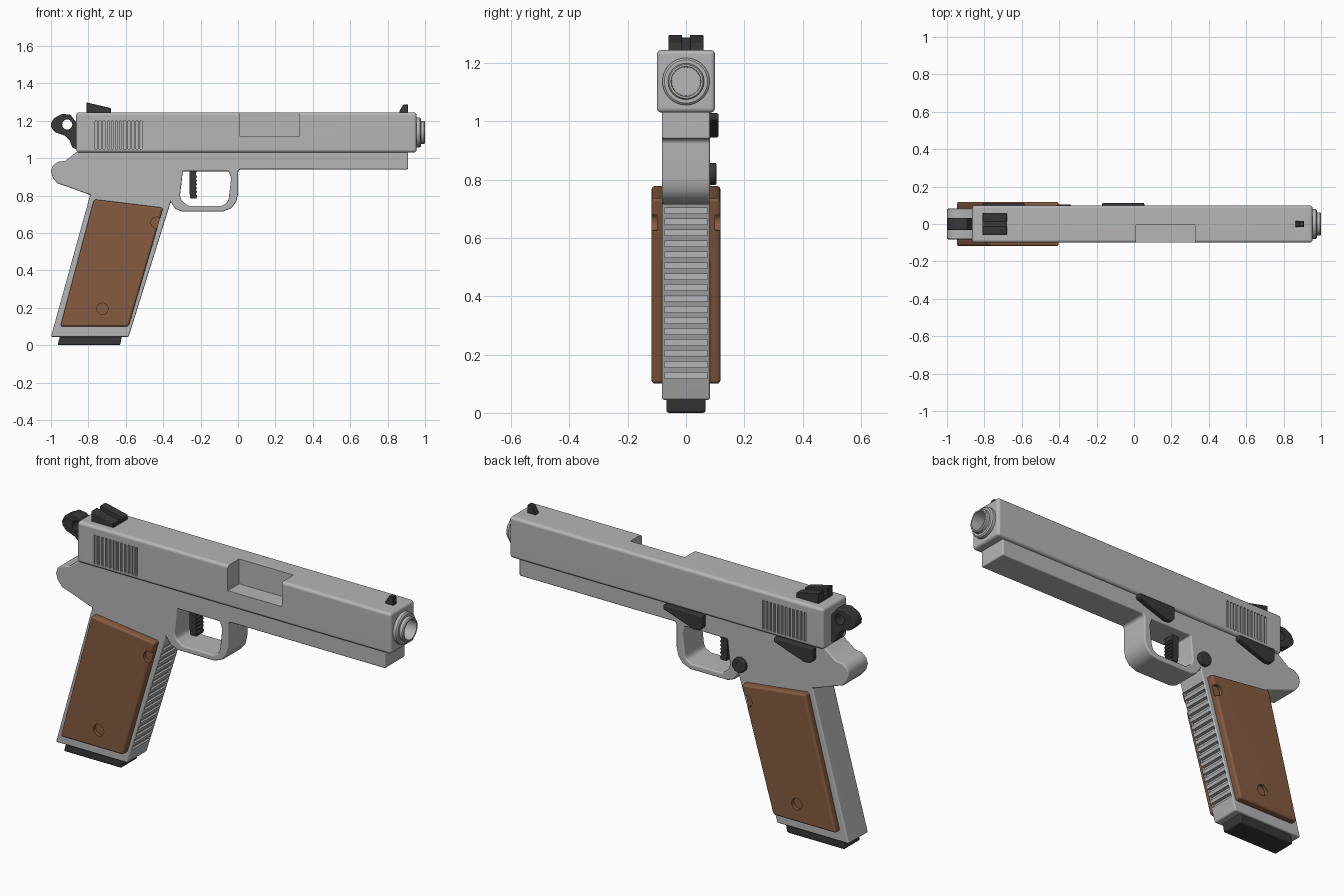
import bpy, bmesh, math
from mathutils import Matrix

if "Cube" in bpy.data.objects:
    bpy.data.objects.remove(bpy.data.objects["Cube"])


def material(name, rgb):
    m = bpy.data.materials.new(name)
    m.use_nodes = True
    m.diffuse_color = (*rgb, 1)
    m.node_tree.nodes["Principled BSDF"].inputs["Base Color"].default_value = (*rgb, 1)
    return m


STEEL = material("light grey steel", (0.46, 0.465, 0.475))
WOOD = material("brown wood", (0.235, 0.105, 0.05))
BLACK = material("dark metal", (0.04, 0.04, 0.045))


def add_object(name, bm, mat=None):
    bmesh.ops.recalc_face_normals(bm, faces=bm.faces)
    mesh = bpy.data.meshes.new(name)
    bm.to_mesh(mesh)
    bm.free()
    obj = bpy.data.objects.new(name, mesh)
    bpy.context.collection.objects.link(obj)
    if mat:
        mesh.materials.append(mat)
    return obj


def prisms(name, parts, mat=None):
    """One object made of side profiles (x, z), each extruded from y0 to y1."""
    bm = bmesh.new()
    for pts, y0, y1 in parts:
        face = bm.faces.new([bm.verts.new((x, y0, z)) for x, z in pts])
        out = bmesh.ops.extrude_face_region(bm, geom=[face])
        moved = [v for v in out["geom"] if isinstance(v, bmesh.types.BMVert)]
        bmesh.ops.translate(bm, verts=moved, vec=(0, y1 - y0, 0))
    return add_object(name, bm, mat)


def rect(x0, x1, z0, z1):
    return [(x0, z0), (x1, z0), (x1, z1), (x0, z1)]


def circle(x, z, r, n=24):
    return [(x + r * math.cos(math.tau * i / n), z + r * math.sin(math.tau * i / n))
            for i in range(n)]


def lathe(name, profile, z, mat=None, steps=40):
    """Profile of (x, radius) turned about a line along x at height z."""
    bm = bmesh.new()
    verts = [bm.verts.new((x, 0, z + r)) for x, r in profile]
    edges = [bm.edges.new(pair) for pair in zip(verts, verts[1:])]
    bmesh.ops.spin(bm, geom=verts + edges, cent=(0, 0, z), axis=(1, 0, 0),
                   angle=math.tau, steps=steps, use_merge=True)
    bmesh.ops.remove_doubles(bm, verts=bm.verts, dist=0.0001)
    return add_object(name, bm, mat)


def finish(obj, bevel=0.0, before=(), after=()):
    """Cut, round the edges, cut again, bake, and shade."""
    def cut(cutter):
        mod = obj.modifiers.new("cut", "BOOLEAN")
        mod.operation, mod.solver, mod.object = "DIFFERENCE", "EXACT", cutter

    for c in before:
        cut(c)
    if bevel:
        mod = obj.modifiers.new("round", "BEVEL")
        mod.width, mod.segments, mod.limit_method = bevel, 3, "ANGLE"
        mod.angle_limit = math.radians(35)
    for c in after:
        cut(c)
    graph = bpy.context.evaluated_depsgraph_get()
    baked = bpy.data.meshes.new_from_object(obj.evaluated_get(graph))
    obj.modifiers.clear()
    obj.data = baked
    for c in (*before, *after):
        bpy.data.objects.remove(c)
    bpy.ops.object.select_all(action="DESELECT")
    obj.select_set(True)
    bpy.context.view_layer.objects.active = obj
    bpy.ops.object.shade_smooth_by_angle(angle=math.radians(35))
    weighted = obj.modifiers.new("even_shading", "WEIGHTED_NORMAL")
    weighted.keep_sharp = True
    return obj


# Frame: dust cover, trigger guard, grip and rear tang in one profile
frame = prisms("frame", [([
    (0.91, 1.035), (0.91, 0.94), (0.01, 0.94), (0, 0.93), (0, 0.81), (-0.01, 0.765),
    (-0.035, 0.733), (-0.08, 0.715), (-0.3, 0.715), (-0.335, 0.73), (-0.36, 0.765),
    (-0.585, 0.045), (-1, 0.045), (-0.79, 0.805), (-0.81, 0.81), (-0.92, 0.85),
    (-0.965, 0.865), (-0.99, 0.895), (-1, 0.93), (-0.99, 0.96), (-0.965, 0.98),
    (-0.925, 0.985), (-0.86, 1.035)], -0.082, 0.082)], STEEL)
guard_hole = prisms("guard_hole_cutter", [([
    (-0.295, 0.93), (-0.31, 0.8), (-0.3, 0.77), (-0.265, 0.745), (-0.09, 0.745),
    (-0.06, 0.76), (-0.05, 0.78), (-0.037, 0.89), (-0.05, 0.93)], -0.2, 0.2)])
strap_parts = []
for i in range(16):
    z = 0.118 + 0.0377 * i
    x = -0.585 + 0.3125 * (z - 0.045)
    strap_parts.append((rect(x - 0.012, x + 0.05, z, z + 0.02), -0.074, 0.074))
finish(frame, 0.014, [guard_hole], [prisms("front_strap_cutter", strap_parts)])

# Slide with ejection port, rear serrations and a bore
MUZZLE_Z = 1.137
slide = prisms("slide", [(rect(-0.865, 0.955, 1.03, 1.245), -0.1, 0.1)], STEEL)
port = prisms("port_cutter", [(rect(0.01, 0.325, 1.115, 1.4), -0.2, -0.005)])
slots = []
for i in range(12):
    x = -0.765 + 0.022 * i
    for side in (-1, 1):
        slots.append((rect(x, x + 0.011, 1.05, 1.2), side * 0.09, side * 0.15))
bore = lathe("bore_cutter", [(0.8, 0), (0.8, 0.066), (1.1, 0.066), (1.1, 0)], MUZZLE_Z)
finish(slide, 0.016, (), [port, prisms("serration_cutter", slots), bore])

# Muzzle: bushing and hollow barrel end
finish(lathe("muzzle", [
    (0.83, 0), (0.83, 0.07), (0.95, 0.07), (0.95, 0.081), (0.972, 0.081), (0.978, 0.074),
    (0.978, 0.062), (0.995, 0.062), (1, 0.058), (1, 0.051), (0.85, 0.049), (0.85, 0)],
    MUZZLE_Z, STEEL))

# Wooden grip panels with screw recesses, one on each side
for side, label in ((1, "left"), (-1, "right")):
    panel = prisms(label + "_grip_panel", [(
        [(-0.77, 0.78), (-0.4, 0.735), (-0.585, 0.1), (-0.95, 0.1)],
        side * 0.07, side * 0.118)], WOOD)
    recesses = prisms("screw_cutter", [
        (circle(x, z, 0.03), side * 0.1, side * 0.2)
        for x, z in ((-0.725, 0.195), (-0.435, 0.655))])
    finish(panel, 0.012, (), [recesses])

# Magazine base
finish(prisms("magazine_base", [(
    [(-0.965, 0), (-0.63, 0), (-0.62, 0.055), (-0.95, 0.055)], -0.067, 0.067)], BLACK), 0.008)

# Trigger with a ridged front face
ridges = []
for i in range(6):
    z = 0.8 + 0.02 * i
    ridges += [(-0.218, z), (-0.226, z + 0.01)]
finish(prisms("trigger", [(
    [(-0.255, 0.785), (-0.222, 0.785)] + ridges + [(-0.218, 0.95), (-0.26, 0.95),
     (-0.26, 0.82)], -0.03, 0.03)], BLACK))

# Hammer with a round hole
hammer = prisms("hammer", [([
    (-1, 1.185), (-0.985, 1.213), (-0.94, 1.237), (-0.895, 1.232), (-0.872, 1.2),
    (-0.855, 1.18), (-0.855, 1.045), (-0.885, 1.055), (-0.9, 1.095), (-0.925, 1.12),
    (-0.975, 1.138), (-0.998, 1.162)], -0.032, 0.032)], BLACK)
finish(hammer, 0.006, (), [prisms("hammer_hole", [(circle(-0.913, 1.18, 0.027), -0.1, 0.1)])])

# Sights
rear = prisms("rear_sight", [(
    [(-0.81, 1.235), (-0.68, 1.235), (-0.68, 1.268), (-0.81, 1.298)], -0.06, 0.06)], BLACK)
notch = prisms("notch_cutter", [(rect(-0.9, -0.6, 1.255, 1.4), -0.014, 0.014)])
finish(rear, 0.004, (), [notch])
finish(prisms("front_sight", [(
    [(0.86, 1.235), (0.91, 1.235), (0.908, 1.288), (0.885, 1.288), (0.865, 1.255)],
    -0.015, 0.015)], BLACK), 0.003)

# Controls on the left side: slide stop, safety lever and release button
for name, x in (("slide_stop", -0.17), ("safety_lever", -0.81)):
    finish(prisms(name, [(
        [(x, 1.028), (x, 0.965), (x + 0.015, 0.948), (x + 0.05, 0.945),
         (x + 0.225, 1.005), (x + 0.225, 1.028)], 0.07, 0.112)], BLACK), 0.006)
finish(prisms("release_button", [(circle(-0.375, 0.82, 0.038), 0.07, 0.104)], BLACK), 0.005)
